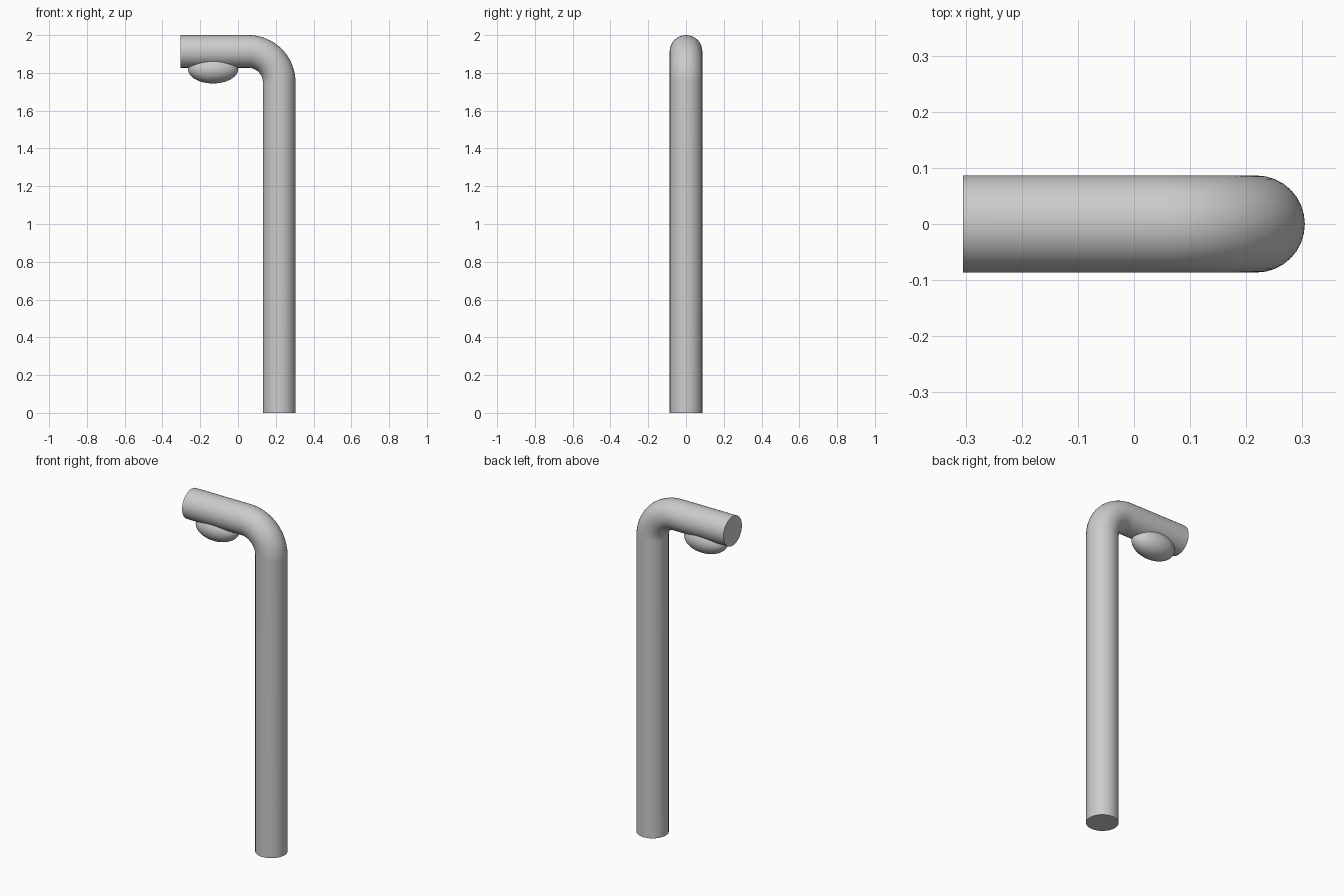
import bpy
from math import sin, cos, pi, radians

if "Cube" in bpy.data.objects:
    bpy.data.objects.remove(bpy.data.objects["Cube"])

R = 0.0865                      # tube radius
POST_X, ARM_Z = 0.3045 - R, 2.0 - R
BEND = 0.163                    # centre-line bend radius
CX, CZ = POST_X - BEND, ARM_Z - BEND


def smooth(obj, angle=40):
    bpy.ops.object.select_all(action='DESELECT')
    obj.select_set(True)
    bpy.context.view_layer.objects.active = obj
    bpy.ops.object.shade_smooth_by_angle(angle=radians(angle))


# Bent tube: vertical post, quarter bend, horizontal arm with flat ends
STEPS = 24
path = [(POST_X, 0)]
path += [(CX + BEND * cos(i * pi / 2 / STEPS), CZ + BEND * sin(i * pi / 2 / STEPS))
         for i in range(STEPS + 1)]
path += [(-0.3045, ARM_Z)]

curve = bpy.data.curves.new("lamp_post", 'CURVE')
curve.dimensions = '3D'
curve.bevel_depth = R
curve.bevel_resolution = 14
curve.use_fill_caps = True
spline = curve.splines.new('POLY')
spline.points.add(len(path) - 1)
for point, (x, z) in zip(spline.points, path):
    point.co = (x, 0, z, 1)
post = bpy.data.objects.new("lamp_post", curve)
bpy.context.collection.objects.link(post)
bpy.context.view_layer.objects.active = post
post.select_set(True)
bpy.ops.object.convert(target='MESH')
smooth(bpy.context.object)

# Oval lamp globe set into the underside of the arm
bpy.ops.mesh.primitive_uv_sphere_add(segments=48, ring_count=24, radius=1,
                                     location=(-0.132, 0, 1.82))
globe = bpy.context.object
globe.name = "lamp_globe"
globe.scale = (0.133, 0.08, 0.076)
bpy.ops.object.transform_apply(location=False, rotation=False, scale=True)
smooth(globe)
